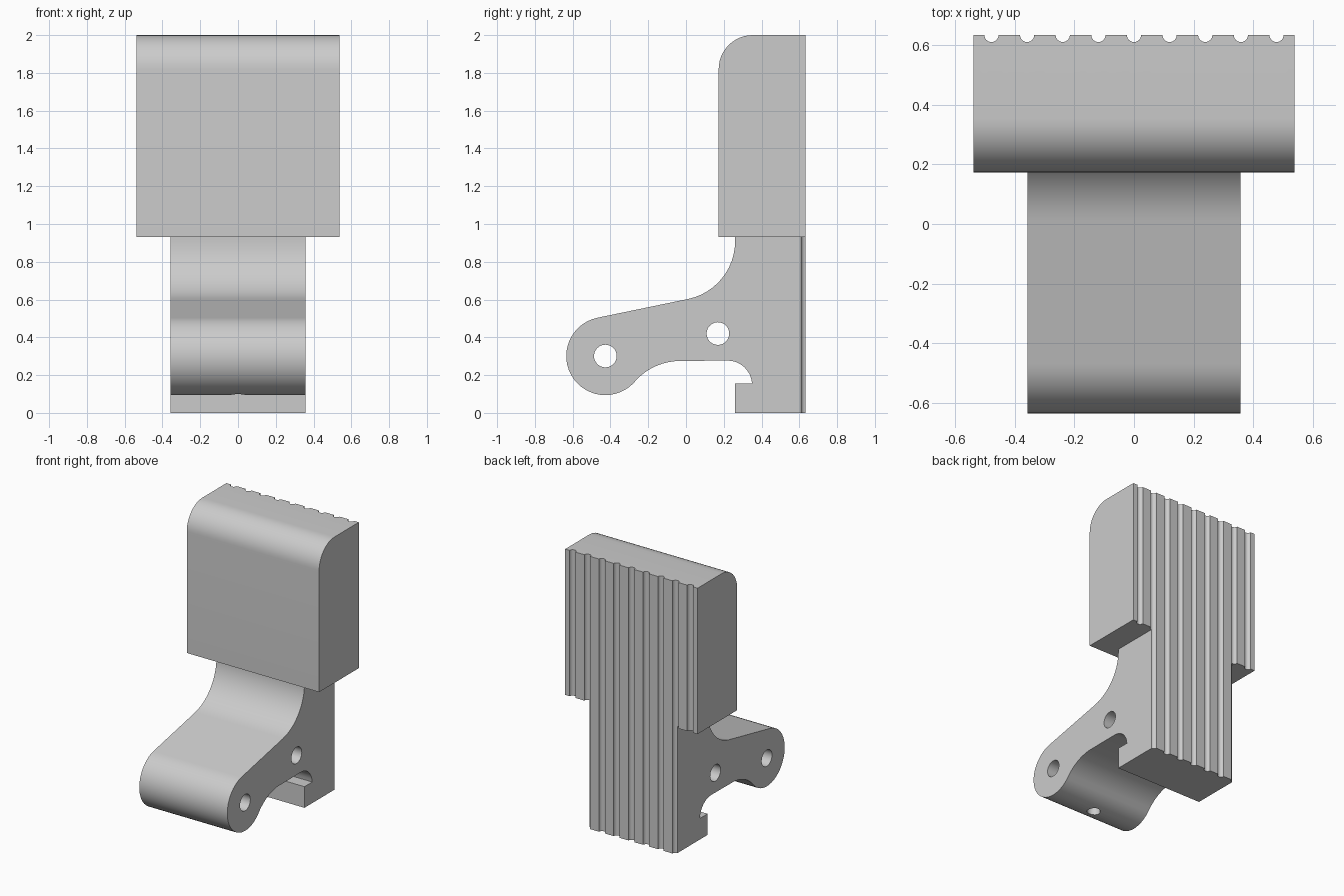
import bpy, bmesh
from math import radians, cos, sin, pi
from mathutils import Matrix

if "Cube" in bpy.data.objects:
    bpy.data.objects.remove(bpy.data.objects["Cube"])

BACK = 0.633
HEAD_HALF, BODY_HALF = 0.537, 0.357
JOINT_Z = 0.93

grey = bpy.data.materials.new("plain grey")
grey.use_nodes = True
grey.diffuse_color = (0.6, 0.6, 0.6, 1)
grey.node_tree.nodes["Principled BSDF"].inputs["Base Color"].default_value = (0.6, 0.6, 0.6, 1)


def arc(y, z, r, start, end, n=12):
    """Points of an arc in the side plane, angles in degrees."""
    angles = [radians(start + (end - start) * i / n) for i in range(n + 1)]
    return [(y + r * cos(a), z + r * sin(a)) for a in angles]


def finish(bm, name):
    bmesh.ops.recalc_face_normals(bm, faces=bm.faces)
    mesh = bpy.data.meshes.new(name)
    bm.to_mesh(mesh)
    bm.free()
    obj = bpy.data.objects.new(name, mesh)
    mesh.materials.append(grey)
    bpy.context.collection.objects.link(obj)
    return obj


def extrude_profile(name, profile, half):
    """Side profile extruded across the width."""
    bm = bmesh.new()
    face = bm.faces.new([bm.verts.new((-half, y, z)) for y, z in profile])
    out = bmesh.ops.extrude_face_region(bm, geom=[face])
    verts = [v for v in out["geom"] if isinstance(v, bmesh.types.BMVert)]
    bmesh.ops.translate(bm, verts=verts, vec=(2 * half, 0, 0))
    return finish(bm, name)


def rods(name, centres, r, length, axis, sides=32):
    """Cutter made of parallel cylinders."""
    bm = bmesh.new()
    turn = Matrix.Rotation(pi / 2, 4, 'Y') if axis == 'X' else Matrix()
    for c in centres:
        bmesh.ops.create_cone(bm, cap_ends=True, segments=sides, radius1=r, radius2=r,
                              depth=length, matrix=Matrix.Translation(c) @ turn)
    obj = finish(bm, name)
    obj.hide_render = True
    return obj


def cut(obj, cutters):
    bpy.ops.object.select_all(action='DESELECT')
    bpy.context.view_layer.objects.active = obj
    obj.select_set(True)
    for c in cutters:
        mod = obj.modifiers.new("cut", 'BOOLEAN')
        mod.operation, mod.solver, mod.object = 'DIFFERENCE', 'EXACT', c
        bpy.ops.object.modifier_apply(modifier=mod.name)
    bpy.ops.object.shade_smooth_by_angle(angle=radians(30))


# Head block with rounded upper front edge
head = extrude_profile("head_block", [(BACK, JOINT_Z), (0.173, JOINT_Z)]
                       + arc(0.353, 1.82, 0.18, 180, 90) + [(BACK, 2)], HEAD_HALF)

# Body: hook, underside, pivot barrel and sweep up to the head
barrel = (-0.427, 0.301)
profile = [(BACK, 0), (0.26, 0), (0.26, 0.155), (0.35, 0.155)]
profile += arc(0.22, 0.147, 0.13, 5, 90, 8)
profile += arc(-0.03, -0.045, 0.32, 90, 135, 8)
profile += arc(*barrel, 0.207, 315, 101.5, 28)
profile += arc(-0.0525, 0.909, 0.3125, -78.5, 0)
profile += [(0.26, JOINT_Z), (BACK, JOINT_Z)]
body = extrude_profile("hinge_body", profile, BODY_HALF)

# Cutters: back grooves, pin holes, set screw hole
grooves = rods("groove_cutter", [(0.1193 * i, BACK, 1) for i in range(-4, 5)], 0.024, 3, 'Z', 16)
pins = rods("pin_hole_cutter", [(0, *barrel), (0, 0.169, 0.42)], 0.06, 2, 'X')
screw = rods("screw_hole_cutter", [(0, barrel[0], 0.15)], 0.045, 0.3, 'Z')

cut(head, [grooves])
cut(body, [grooves, pins, screw])
for c in (grooves, pins, screw):
    bpy.data.objects.remove(c)
